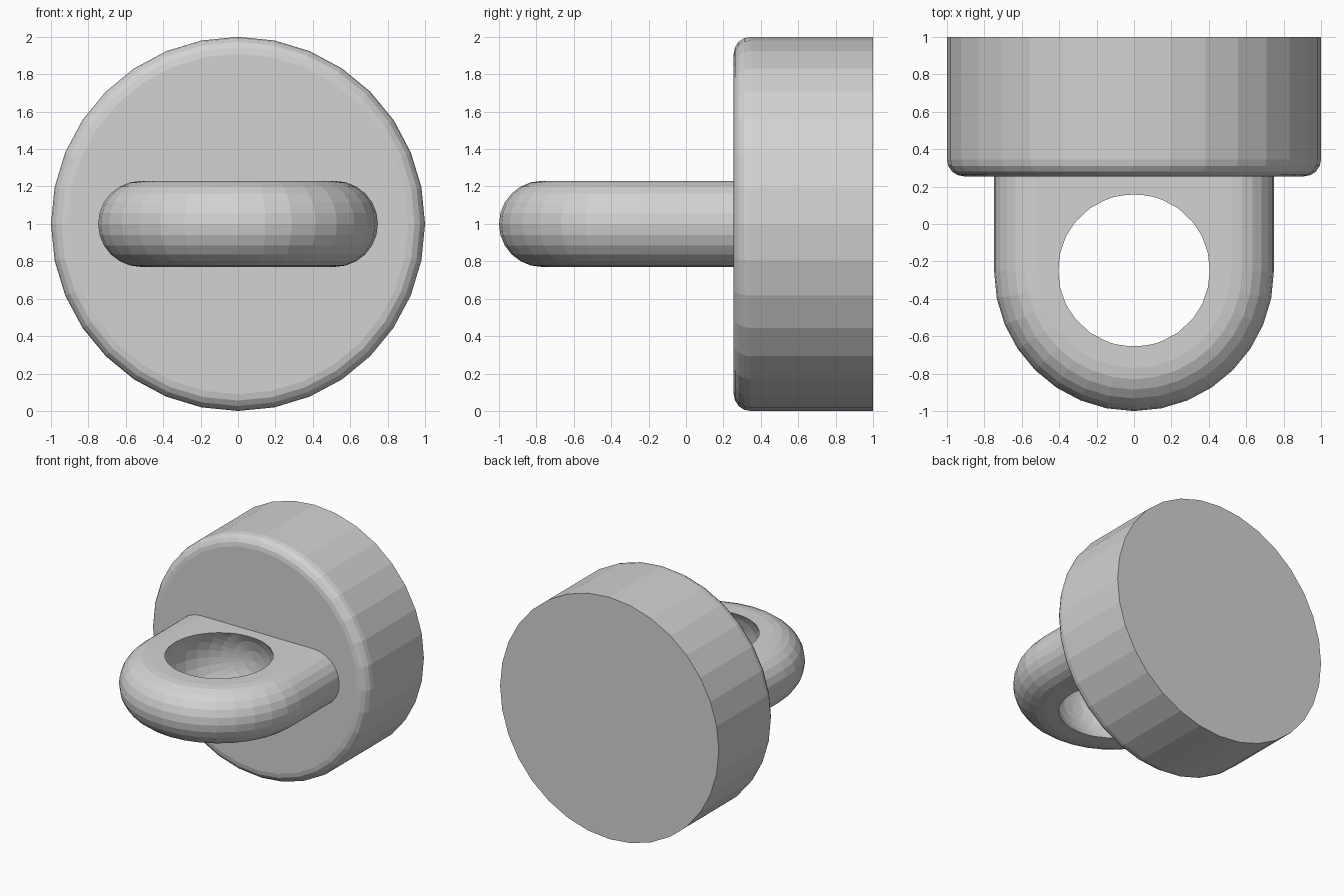
import bpy, bmesh, math
from mathutils import Matrix, Vector

cube = bpy.data.objects.get("Cube")
if cube:
    bpy.data.objects.remove(cube, do_unlink=True)

grey = bpy.data.materials.new("light_grey")
grey.use_nodes = True
grey.diffuse_color = (0.65, 0.65, 0.65, 1)
grey.node_tree.nodes["Principled BSDF"].inputs["Base Color"].default_value = grey.diffuse_color


def make_object(name, bm):
    bmesh.ops.recalc_face_normals(bm, faces=bm.faces)
    mesh = bpy.data.meshes.new(name)
    bm.to_mesh(mesh)
    bm.free()
    mesh.materials.append(grey)
    obj = bpy.data.objects.new(name, mesh)
    bpy.context.collection.objects.link(obj)
    return obj


def loft(name, rings):
    """Skin closed rings of equal point count and cap both ends."""
    bm = bmesh.new()
    loops = [[bm.verts.new(p) for p in ring] for ring in rings]
    for a, b in zip(loops, loops[1:]):
        for i in range(len(a)):
            j = (i + 1) % len(a)
            bm.faces.new((a[i], a[j], b[j], b[i]))
    bm.faces.new(loops[0])
    bm.faces.new(loops[-1])
    return make_object(name, bm)


# Round base: disc along y with a rounded front rim
SIDES, RIM, FRONT = 32, 0.09, 0.255


def disc_ring(radius, y):
    angles = [math.tau * i / SIDES for i in range(SIDES)]
    return [(radius * math.cos(a), y, 1 + radius * math.sin(a)) for a in angles]


rim_angles = [math.radians(90 * i / 4) for i in range(5)]
base_rings = [disc_ring(1 - RIM + RIM * math.sin(a), FRONT + RIM - RIM * math.cos(a))
              for a in rim_angles]
loft("base", base_rings + [disc_ring(1, 1)])

# Eyelet: U-shaped slab with a half-round edge, rooted in the base
CENTRE_Y, OUTER, HALF = -0.252, 0.748, 0.23
ARC, EDGE = 16, 12


def u_ring(radius, z):
    arc = [math.pi + math.pi * i / ARC for i in range(ARC + 1)]
    points = [(radius * math.cos(a), CENTRE_Y + radius * math.sin(a), z) for a in arc]
    return [(-radius, FRONT + 0.03, z)] + points + [(radius, FRONT + 0.03, z)]


edge_angles = [math.pi * (i / EDGE - 0.5) for i in range(EDGE + 1)]
eyelet = loft("eyelet", [u_ring(OUTER - HALF + HALF * math.cos(a), 1 + HALF * math.sin(a))
                         for a in edge_angles])

# Spherical hole through the eyelet, its poles along y
bm = bmesh.new()
bmesh.ops.create_uvsphere(
    bm, u_segments=32, v_segments=16, radius=0.468,
    matrix=Matrix.Translation(Vector((0, -0.248, 1))) @ Matrix.Rotation(math.pi / 2, 4, 'X'))
cutter = make_object("hole_cutter", bm)
cutter.hide_render = True

cut = eyelet.modifiers.new("hole", 'BOOLEAN')
cut.operation = 'DIFFERENCE'
cut.solver = 'EXACT'
cut.object = cutter

# Apply the cut and drop the helper
bpy.context.view_layer.objects.active = eyelet
eyelet.select_set(True)
bpy.ops.object.modifier_apply(modifier=cut.name)
bpy.data.objects.remove(cutter, do_unlink=True)
